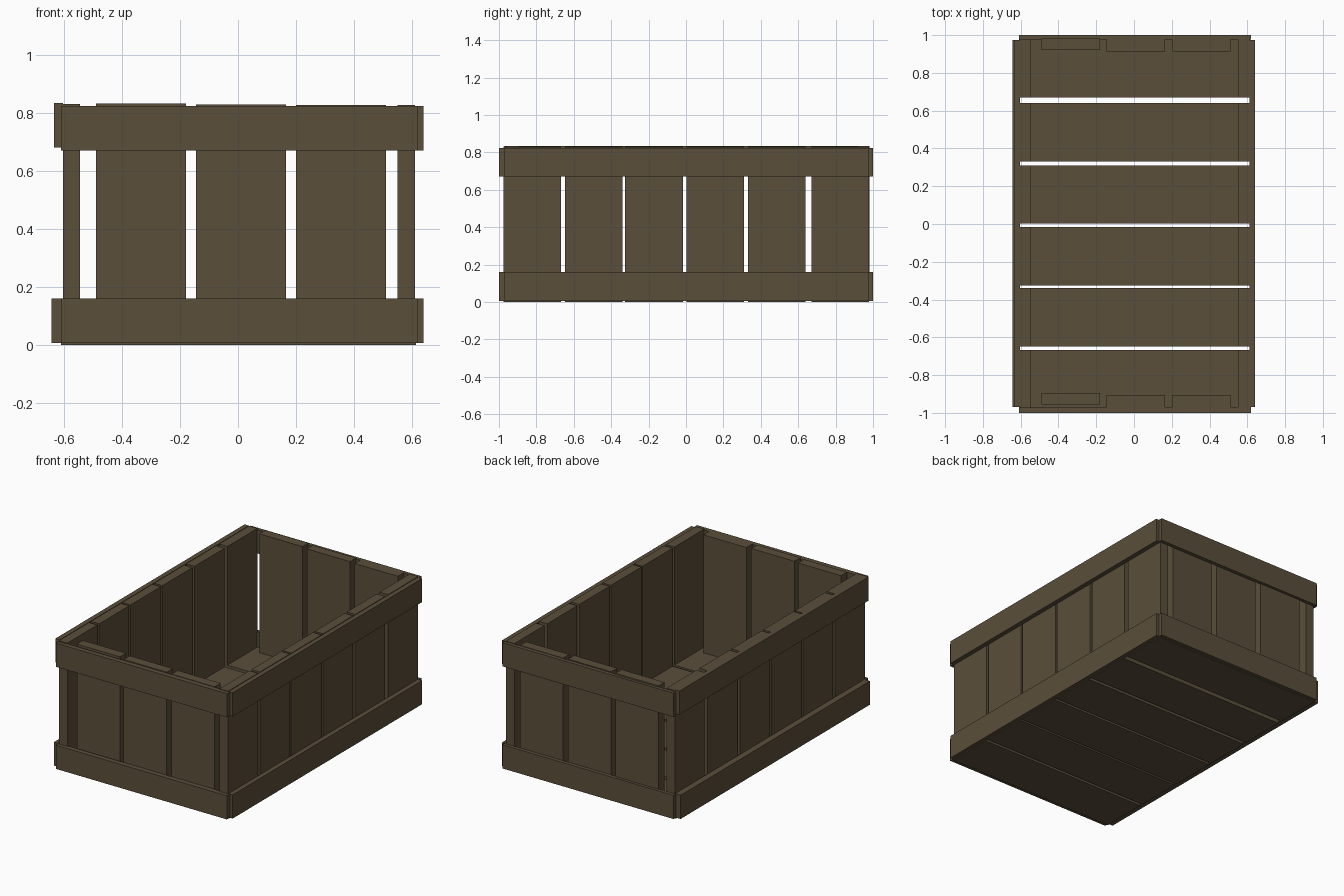
import bpy

if "Cube" in bpy.data.objects:
    bpy.data.objects.remove(bpy.data.objects["Cube"])

# One weathered wood colour
wood = bpy.data.materials.new("dark weathered wood")
wood.diffuse_color = (0.102, 0.077, 0.043, 1)
wood.use_nodes = True
wood.node_tree.nodes["Principled BSDF"].inputs["Base Color"].default_value = wood.diffuse_color


def board(name, x0, x1, y0, y1, z0, z1):
    bpy.ops.mesh.primitive_cube_add(
        size=1, location=((x0 + x1) / 2, (y0 + y1) / 2, (z0 + z1) / 2))
    ob = bpy.context.object
    ob.name = name
    ob.scale = (x1 - x0, y1 - y0, z1 - z0)
    bpy.ops.object.transform_apply(location=False, rotation=False, scale=True)
    ob.data.materials.append(wood)


# Floor boards, with long side slats standing on their ends
rows = [(-0.975, -0.667), (-0.648, -0.34), (-0.326, -0.015),
        (0.002, 0.31), (0.332, 0.64), (0.67, 0.978)]
for i, (y0, y1) in enumerate(rows):
    board(f"floor_board_{i}", -0.61, 0.615, y0, y1, 0, 0.06)
    board(f"left_slat_{i}", -0.604, -0.545, y0, y1, 0.06, 0.832)
    board(f"right_slat_{i}", 0.55, 0.611, y0, y1, 0.06, 0.828)

# Wide slats of the short ends, slightly uneven
ends = [(-0.49, -0.18, 0.012, 0.833), (-0.145, 0.165, 0, 0.83), (0.2, 0.51, 0, 0.827)]
for i, (x0, x1, dy, top) in enumerate(ends):
    board(f"front_slat_{i}", x0, x1, -0.968 + dy, -0.906 + dy, 0.06, top)
    board(f"back_slat_{i}", x0, x1, 0.914 + dy / 2, 0.976 + dy / 2, 0.06, top)

# Thin rails around the base and rim
for label, z0, z1, left_x, lift in (("base", 0.006, 0.16, -0.644, 0.0),
                                    ("rim", 0.67, 0.824, -0.635, 0.011)):
    board(f"front_{label}_rail", -0.61, 0.62, -1, -0.968, z0, z1)
    board(f"back_{label}_rail", -0.61, 0.62, 0.976, 1, z0, z1)
    board(f"left_{label}_rail", left_x, -0.604, -0.97, 0.975, z0 + lift, z1 + lift)
    board(f"right_{label}_rail", 0.611, 0.641, -0.97, 0.975, z0, z1)
